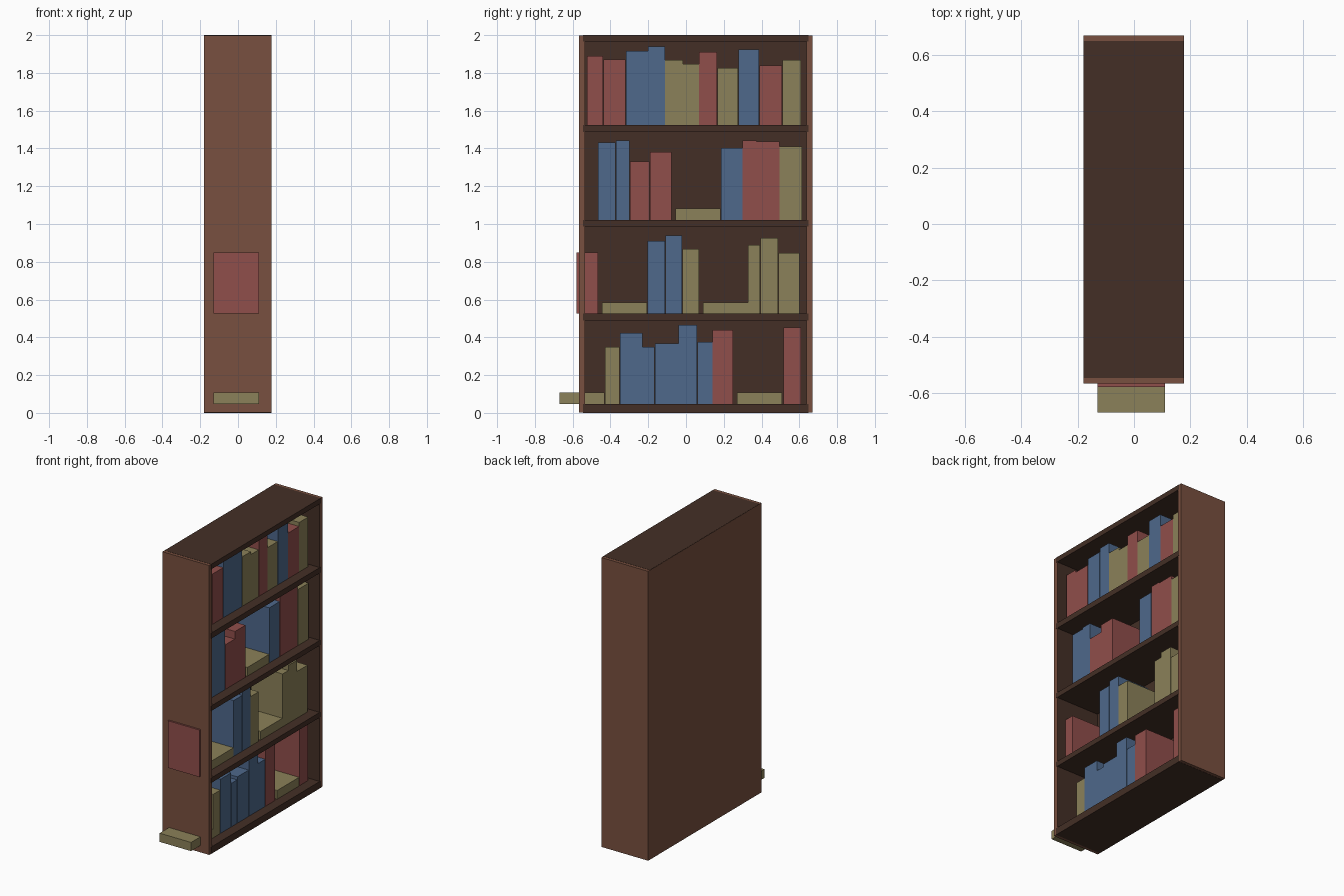
import bpy
import bmesh

cube = bpy.data.objects.get("Cube")
if cube:
    bpy.data.objects.remove(cube, do_unlink=True)


def make_material(name, rgb):
    mat = bpy.data.materials.new(name)
    mat.use_nodes = True
    mat.diffuse_color = (*rgb, 1)
    mat.node_tree.nodes["Principled BSDF"].inputs["Base Color"].default_value = (*rgb, 1)
    return mat


brown = make_material("warm brown wood", (0.19, 0.08, 0.05))
dark = make_material("dark brown wood", (0.057, 0.028, 0.019))
red = make_material("red cover", (0.28, 0.077, 0.07))
blue = make_material("blue cover", (0.077, 0.14, 0.26))
olive = make_material("olive cover", (0.26, 0.22, 0.10))


def box(name, low, high, mat, inner_mat=None, inner_dir=None):
    """Box between two corners; the face looking along inner_dir may differ."""
    mesh = bpy.data.meshes.new(name)
    bm = bmesh.new()
    bmesh.ops.create_cube(bm, size=1)
    for v in bm.verts:
        v.co = [(a + b) / 2 + c * (b - a) for a, b, c in zip(low, high, v.co)]
    bm.normal_update()
    mesh.materials.append(mat)
    if inner_mat:
        mesh.materials.append(inner_mat)
        for f in bm.faces:
            if sum(n * d for n, d in zip(f.normal, inner_dir)) > 0.5:
                f.material_index = 1
    bm.to_mesh(mesh)
    bm.free()
    obj = bpy.data.objects.new(name, mesh)
    bpy.context.collection.objects.link(obj)
    return obj


# Case: two sides and a back, dark on the inside
BACK, FRONT = -0.18, 0.177
NEAR, FAR = -0.567, 0.67
box("right_side", (BACK, NEAR, 0.001), (FRONT, NEAR + 0.032, 1.999), brown, dark, (0, 1, 0))
box("left_side", (BACK, FAR - 0.032, 0.001), (FRONT, FAR, 1.999), brown, dark, (0, -1, 0))
box("back_panel", (BACK, NEAR + 0.01, 0.001), (BACK + 0.03, FAR - 0.01, 1.999), brown, dark, (1, 0, 0))

# Horizontal boards, let into the sides
boards = {"bottom_board": (0, 0.048), "lower_shelf": (0.49, 0.525),
          "middle_shelf": (0.987, 1.022), "upper_shelf": (1.487, 1.525),
          "top_board": (1.965, 2)}
for name, (z0, z1) in boards.items():
    box(name, (BACK + 0.001, NEAR + 0.021, z0), (FRONT + 0.001, FAR - 0.021, z1), dark)

# Books run along each shelf: (cover, thickness, height); None leaves a gap
flat = (olive, 0.24, 0.06)
lower_row = [flat, (olive, .08, .30), (blue, .12, .374), (blue, .065, .30),
             (blue, .125, .32), (blue, .10, .416), (blue, .08, .326),
             (red, .11, .39), (None, .02, 0), flat, (None, .005, 0), (red, .095, .405)]
second_row = [(red, .115, .325), (None, .02, 0), flat, (blue, .095, .385),
              (blue, .09, .415), (olive, .09, .342), (None, .018, 0), flat,
              (olive, .065, .365), (olive, .095, .40), (olive, .115, .322)]
third_row = [(blue, .095, .41), (blue, .074, .42), (red, .106, .308),
             (red, .116, .36), (None, .018, 0), flat, (blue, .116, .38),
             (red, .074, .42), (red, .122, .414), (olive, .12, .387)]
top_row = [(red, .085, .364), (red, .121, .347), (blue, .117, .39),
           (blue, .09, .415), (olive, .095, .342), (olive, .085, .322),
           (red, .097, .385), (olive, .111, .30), (blue, .111, .40),
           (red, .122, .315), (olive, .10, .342)]

rows = [("bottom_row", "bottom_board", -0.67, lower_row),
        ("second_row", "lower_shelf", -0.58, second_row),
        ("third_row", "middle_shelf", -0.466, third_row),
        ("top_row", "upper_shelf", -0.524, top_row)]
for row_name, board, y, books in rows:
    z = boards[board][1]
    for i, book in enumerate(books):
        cover, thick, height = book
        if cover:
            kind = "flat_book" if book is flat else "book"
            box(f"{row_name}_{kind}_{i}", (-0.13, y + 0.001, z),
                (0.11, y + thick - 0.001, z + height), cover)
        y += thick
